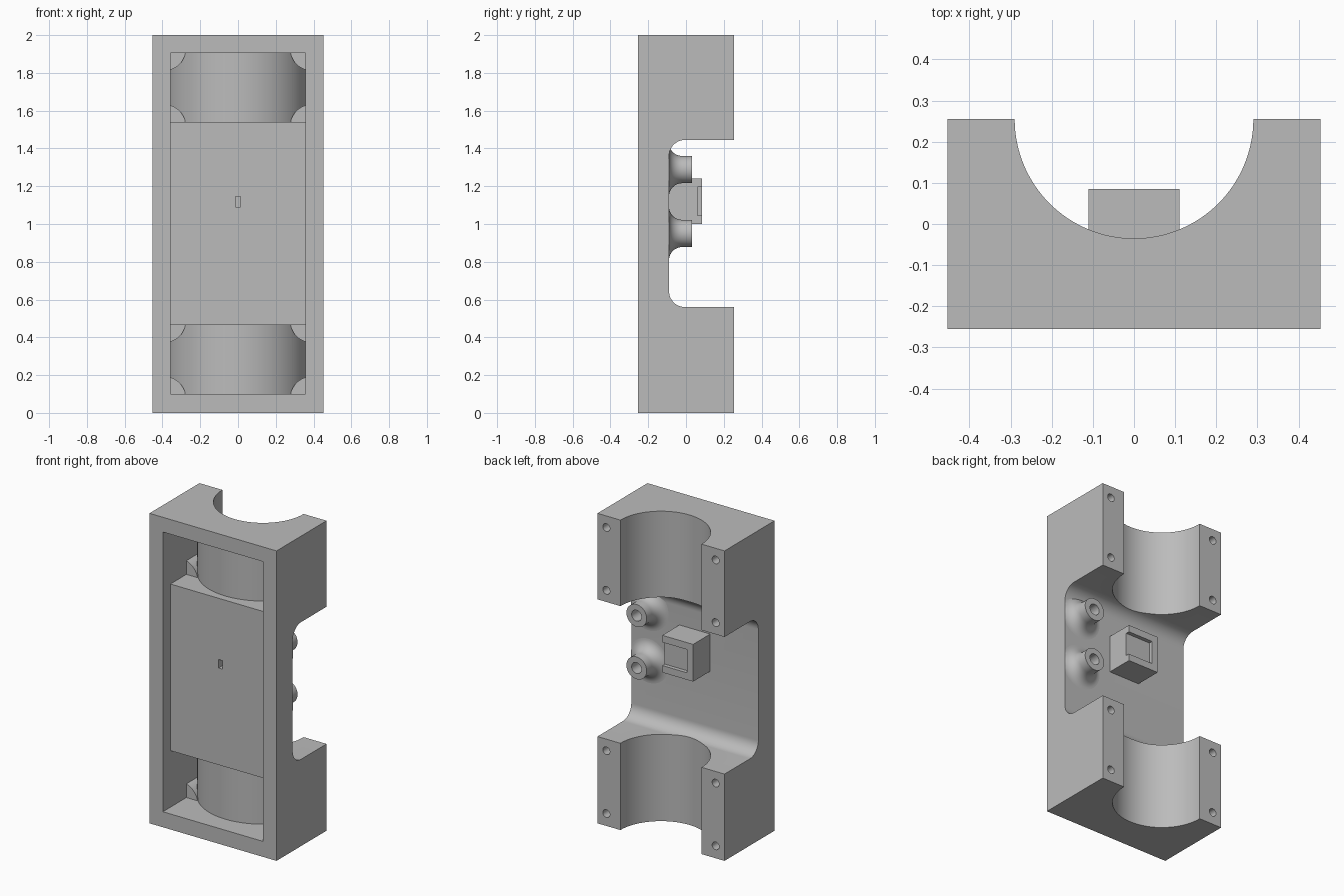
import bpy, bmesh
from math import pi, sin, cos
from mathutils import Matrix, Vector

if "Cube" in bpy.data.objects:
    bpy.data.objects.remove(bpy.data.objects["Cube"], do_unlink=True)

grey = bpy.data.materials.new("plain_grey")
grey.use_nodes = True
GREY = (0.5, 0.5, 0.5, 1)
grey.diffuse_color = GREY
grey.node_tree.nodes["Principled BSDF"].inputs["Base Color"].default_value = GREY


def make(name, bm):
    bmesh.ops.recalc_face_normals(bm, faces=bm.faces)
    mesh = bpy.data.meshes.new(name)
    bm.to_mesh(mesh)
    bm.free()
    mesh.materials.append(grey)
    ob = bpy.data.objects.new(name, mesh)
    bpy.context.scene.collection.objects.link(ob)
    return ob


def box(name, x, y, z):
    bm = bmesh.new()
    bmesh.ops.create_cube(bm, size=1)
    for v in bm.verts:
        v.co = Vector([lo + (c + 0.5) * (hi - lo) for c, (lo, hi) in zip(v.co, (x, y, z))])
    return make(name, bm)


def cylinder(name, radius, start, end, sides=48):
    bm = bmesh.new()
    start, end = Vector(start), Vector(end)
    axis = end - start
    turn = axis.to_track_quat('Z', 'Y').to_matrix().to_4x4()
    bmesh.ops.create_cone(bm, cap_ends=True, segments=sides, radius1=radius, radius2=radius,
                          depth=axis.length, matrix=Matrix.Translation((start + end) / 2) @ turn)
    return make(name, bm)


def cut(target, cutter, keep=False):
    mod = target.modifiers.new("cut", 'BOOLEAN')
    mod.operation, mod.solver, mod.object = 'DIFFERENCE', 'EXACT', cutter
    bpy.context.view_layer.update()
    result = bpy.data.meshes.new_from_object(target.evaluated_get(bpy.context.evaluated_depsgraph_get()))
    target.modifiers.clear()
    target.data = result
    if not keep:
        bpy.data.objects.remove(cutter, do_unlink=True)


def arc(cy, cz, r, a0, a1, n=12):
    return [(cy + r * cos(a0 + (a1 - a0) * i / n), cz + r * sin(a0 + (a1 - a0) * i / n))
            for i in range(n + 1)]


W, D, BACK = 0.4535, 0.255, 0.255
FLOOR, PLATE = -0.09, -0.178
PX = 0.358                      # half width of the front pocket
LOW, HIGH = 0.56, 1.445         # waist opening heights

body = box("body", (-W, W), (-D, D), (0, 2))

# Waist opening across the back, with rounded inner corners
R = 0.085
profile = [(0.4, LOW), (0.4, HIGH)]
profile += arc(FLOOR + R, HIGH - R, R, pi / 2, pi)
profile += arc(FLOOR + R, LOW + R, R, pi, 1.5 * pi)
bm = bmesh.new()
face = bm.faces.new([bm.verts.new((-0.6, y, z)) for y, z in profile])
new = bmesh.ops.extrude_face_region(bm, geom=[face])["geom"]
bmesh.ops.translate(bm, vec=(1.2, 0, 0), verts=[g for g in new if isinstance(g, bmesh.types.BMVert)])
cut(body, make("waist_cutter", bm))

# Half-round cradles through both ends
cut(body, cylinder("bore_cutter", 0.29, (0, BACK, -0.1), (0, BACK, 2.1), 128))

# Front pocket with deeper ends around the cradle shells and screw bosses
cut(body, box("pocket_cutter", (-PX, PX), (-0.4, PLATE), (0.1, 1.905)))
SCREW_X = 0.39
for z0, z1, screws in ((0.1, 0.465, (0.08, 0.485)), (1.54, 1.905, (1.52, 1.925))):
    pocket = box("end_cutter", (-PX, PX), (-0.4, 0.2), (z0, z1))
    cut(pocket, cylinder("shell", 0.385, (0, BACK, z0 - 0.1), (0, BACK, z1 + 0.1), 128))
    for side in (-1, 1):
        for z in screws:
            x = side * SCREW_X
            cut(pocket, cylinder("boss", 0.113, (x, -0.015, z), (x, 0.4, z)))
    cut(body, pocket)
    for side in (-1, 1):
        for z in screws:
            x = side * SCREW_X
            cut(body, cylinder("screw_hole", 0.025, (x, 0.04, z), (x, 0.3, z), 32))

# Block on the waist floor, with a notch open to one side
block = box("connector_block", (-0.11, 0.11), (FLOOR - 0.01, 0.085), (1.0, 1.24))
cut(block, box("notch_cutter", (-0.068, 0.2), (0.06, 0.2), (1.045, 1.195)))

# Small slot through the front plate
slot = box("slot_cutter", (-0.014, 0.014), (-0.3, 0.0), (1.09, 1.145))
cut(body, slot, keep=True)
cut(block, slot)

# Hollow mounting posts with flared feet
posts = []
FLARE, RAD, TIP = 0.07, 0.072, 0.033
for label, z in (("lower", 0.95), ("upper", 1.288)):
    outline = [(0, -0.07), (0.035, -0.07), (0.035, TIP), (RAD, TIP)]
    outline += arc(RAD + FLARE, FLOOR + FLARE, FLARE, pi, 1.5 * pi, 10)
    outline += [(RAD + FLARE, FLOOR - 0.01)]
    bm = bmesh.new()
    verts = [bm.verts.new((r, y, 0)) for r, y in outline]
    edges = [bm.edges.new(pair) for pair in zip(verts, verts[1:])]
    bmesh.ops.spin(bm, geom=verts + edges, axis=(0, 1, 0), cent=(0, 0, 0),
                   angle=2 * pi, steps=64, use_duplicate=False)
    bmesh.ops.remove_doubles(bm, verts=bm.verts, dist=0.0001)
    for v in bm.verts:
        v.co += Vector((0.33, 0, z))
        v.co.x = min(v.co.x, W)
    posts.append(make(label + "_mounting_post", bm))

# Smooth curved surfaces, keep edges crisp
bpy.ops.object.select_all(action='DESELECT')
for ob in [body, block] + posts:
    ob.select_set(True)
bpy.context.view_layer.objects.active = body
bpy.ops.object.shade_smooth_by_angle(angle=pi / 6)
